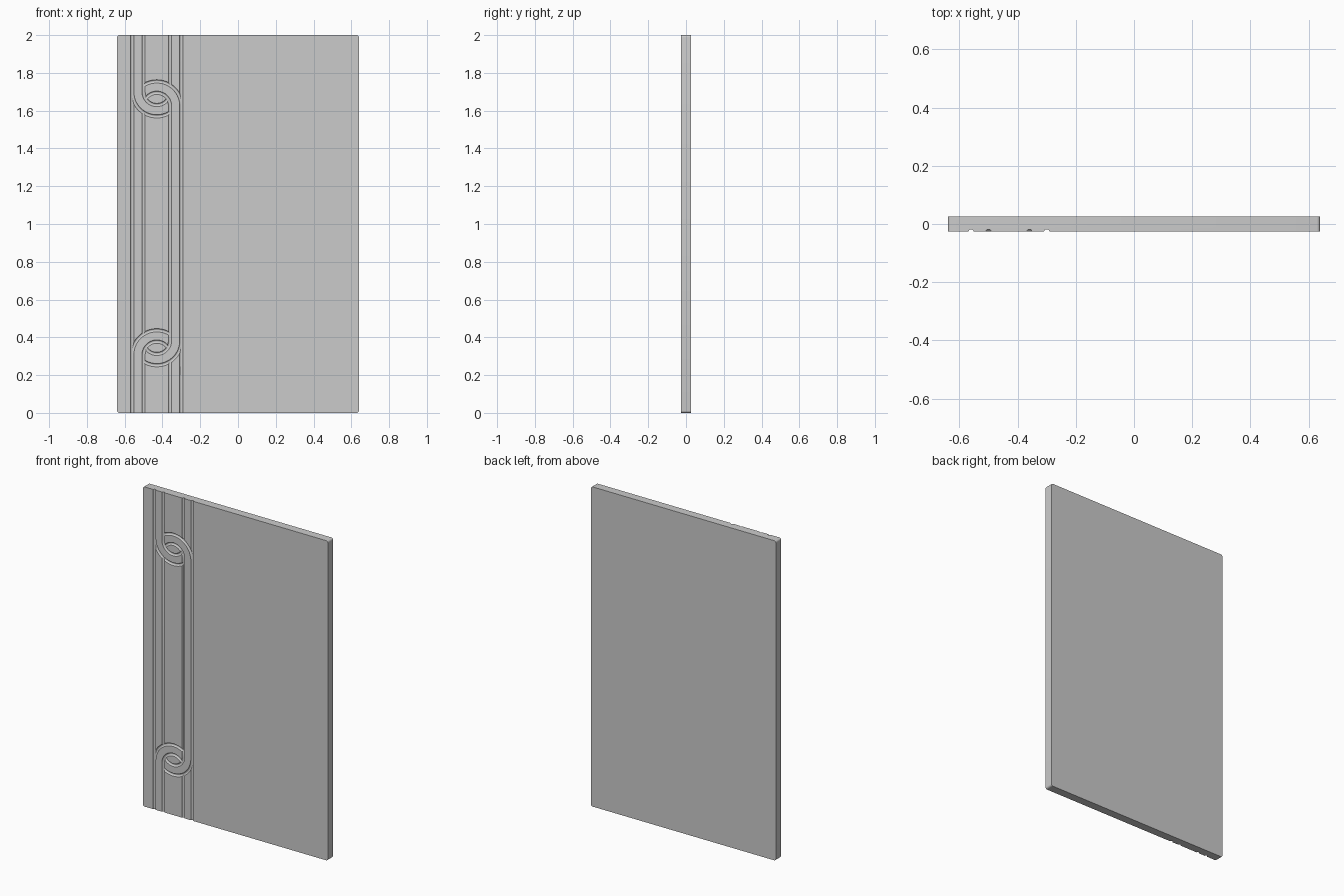
import bpy, bmesh
from math import sin, cos, pi, radians

if "Cube" in bpy.data.objects:
    bpy.data.objects.remove(bpy.data.objects["Cube"])

HALF_W, HALF_D, HEIGHT = 0.64, 0.026, 2.0
CX, R_OUT, R_IN = -0.43, 0.13, 0.07       # ornament axis, band radii
Z_U, Z_A = 1.70, 1.625                    # centres of the hanging U and the arch
MIRROR = 2.0075                           # lower knot: z -> MIRROR - z
GROOVE_R, SIDES = 0.009, 16


def arc(cz, r, a0, a1, n=28):
    """Points of an arc in the front plane."""
    return [(CX + r * cos(radians(a0 + (a1 - a0) * i / n)),
             cz + r * sin(radians(a0 + (a1 - a0) * i / n))) for i in range(n + 1)]


def flip(path):
    return [(x, MIRROR - z) for x, z in path]


def sweep(bm, path):
    """Round groove cutter along a path on the front face."""
    rings = []
    for i, (x, z) in enumerate(path):
        x0, z0 = path[max(i - 1, 0)]
        x1, z1 = path[min(i + 1, len(path) - 1)]
        length = ((x1 - x0) ** 2 + (z1 - z0) ** 2) ** 0.5
        nx, nz = -(z1 - z0) / length, (x1 - x0) / length
        ring = []
        for k in range(SIDES):
            a = 2 * pi * (k + 0.5) / SIDES
            o = GROOVE_R * cos(a)
            ring.append(bm.verts.new((x + nx * o, -HALF_D - 0.001 + GROOVE_R * sin(a), z + nz * o)))
        rings.append(ring)
    for a, b in zip(rings, rings[1:]):
        for k in range(SIDES):
            j = (k + 1) % SIDES
            bm.faces.new((a[k], a[j], b[j], b[k]))
    bm.faces.new(rings[0][::-1])
    bm.faces.new(rings[-1])


def make_object(name, bm):
    bmesh.ops.recalc_face_normals(bm, faces=bm.faces)
    me = bpy.data.meshes.new(name)
    bm.to_mesh(me)
    bm.free()
    ob = bpy.data.objects.new(name, me)
    bpy.context.collection.objects.link(ob)
    return ob


# Panel with slightly rounded corners
bm = bmesh.new()
bmesh.ops.create_cube(bm, size=1)
for v in bm.verts:
    v.co = (v.co.x * 2 * HALF_W, v.co.y * 2 * HALF_D, (v.co.z + 0.5) * HEIGHT)
corners = [e for e in bm.edges if abs(e.verts[0].co.y - e.verts[1].co.y) > 0.01]
bmesh.ops.bevel(bm, geom=corners, offset=0.012, segments=5, profile=0.5, affect='EDGES')
panel = make_object("door_panel", bm)

# Knot grooves: bands pass alternately over and under each other
top = HEIGHT + 0.05
xl, xr = CX - R_IN, CX + R_IN
drop = (R_OUT ** 2 - R_IN ** 2) ** 0.5
knot = [
    [(xl, top)] + arc(Z_U, R_IN, 180, 328),          # U inner edge
    arc(Z_U, R_OUT, 184, 303),                       # U outer edge
    arc(Z_A, R_OUT, 4, 123),                         # arch outer edge
    [(xr, top), (xr, Z_A + drop)],                   # right band under the arch
]
arch_inner = arc(Z_A, R_IN, 0, 148)
paths = knot + [flip(p) for p in knot]
paths.append(flip(arch_inner)[::-1] + arch_inner)    # inner edge joining both knots
paths.append([(xl, MIRROR - Z_U + drop), (xl, Z_U - drop)])
paths += [[(CX + s * R_OUT, -0.05), (CX + s * R_OUT, top)] for s in (-1, 1)]

bm = bmesh.new()
for p in paths:
    sweep(bm, p)
cutter = make_object("groove_cutter", bm)
cutter.hide_render = True

# Carve the grooves
mod = panel.modifiers.new("grooves", 'BOOLEAN')
mod.operation, mod.solver, mod.object = 'DIFFERENCE', 'EXACT', cutter
mod.use_self = True
bpy.context.view_layer.objects.active = panel
bpy.ops.object.select_all(action='DESELECT')
panel.select_set(True)
bpy.ops.object.modifier_apply(modifier=mod.name)
bpy.data.objects.remove(cutter)
bpy.ops.object.shade_smooth_by_angle(angle=radians(30))
